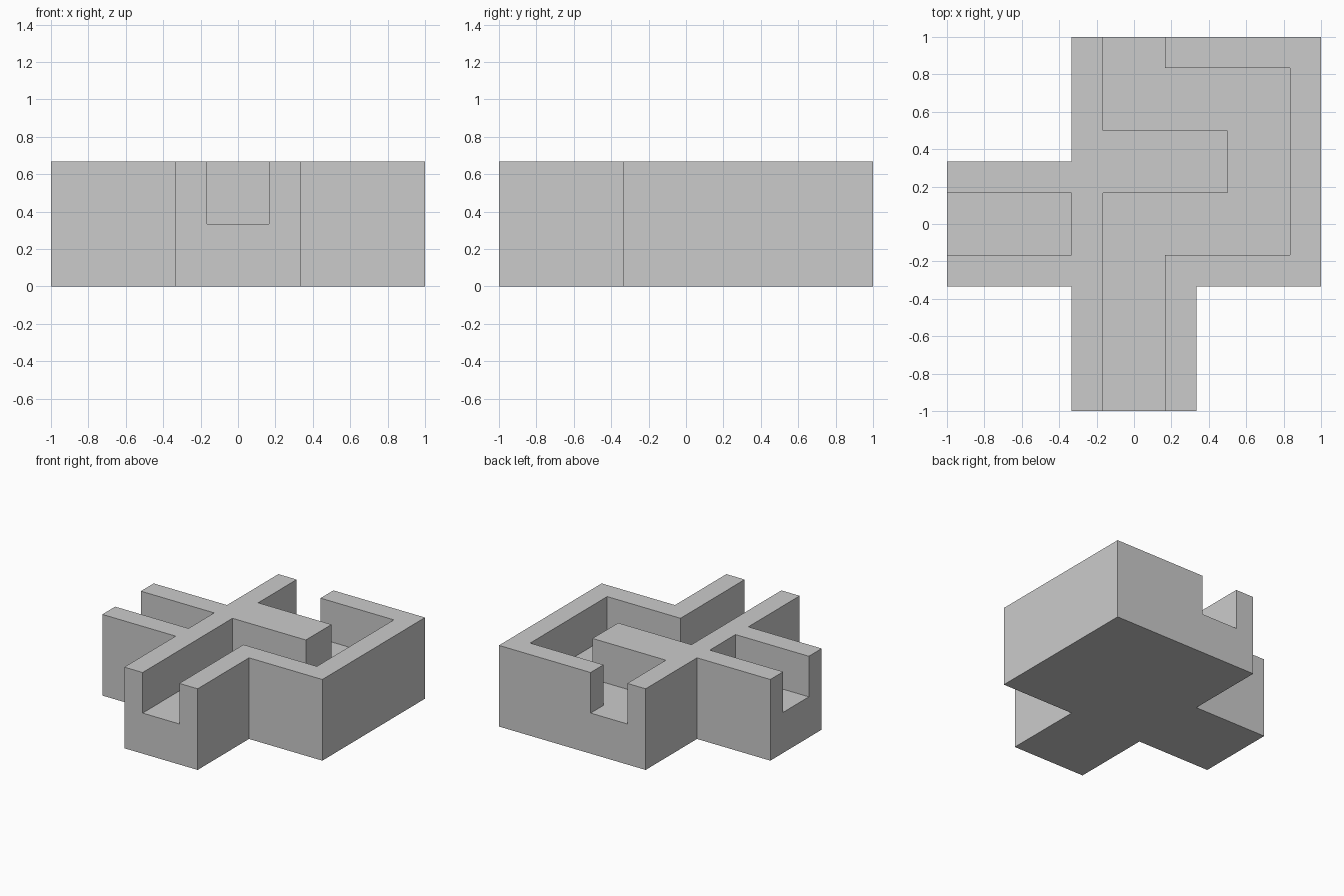
import bpy
import bmesh

if "Cube" in bpy.data.objects:
    bpy.data.objects.remove(bpy.data.objects["Cube"])

T = 1 / 3        # grid module: arm half-width and channel floor height
S = 1 / 6        # half-width of the channel
TOP = 2 * T
OVER = 0.1       # cutter overshoot past open ends


def prism(name, outline, z0, z1):
    """Extrude a flat outline from z0 to z1."""
    bm = bmesh.new()
    face = bm.faces.new([bm.verts.new((x, y, z0)) for x, y in outline])
    ext = bmesh.ops.extrude_face_region(bm, geom=[face])
    verts = [g for g in ext["geom"] if isinstance(g, bmesh.types.BMVert)]
    bmesh.ops.translate(bm, verts=verts, vec=(0, 0, z1 - z0))
    bmesh.ops.recalc_face_normals(bm, faces=bm.faces)
    mesh = bpy.data.meshes.new(name)
    bm.to_mesh(mesh)
    bm.free()
    obj = bpy.data.objects.new(name, mesh)
    bpy.context.collection.objects.link(obj)
    return obj


# Solid tile: square chamber with a left arm and a front arm
tile = prism("channel_tile", [
    (-T, -1), (T, -1), (T, -T), (1, -T), (1, 1), (-T, 1),
    (-T, T), (-1, T), (-1, -T), (-T, -T)], 0, TOP)

# Winding channel from the front opening round to the back opening
winding = prism("winding_channel_cutter", [
    (-S, -1 - OVER), (S, -1 - OVER), (S, -S), (5 * S, -S), (5 * S, 5 * S),
    (S, 5 * S), (S, 1 + OVER), (-S, 1 + OVER), (-S, 0.5), (0.5, 0.5),
    (0.5, S), (-S, S)], T, TOP + OVER)

# Dead-end channel in the left arm
dead_end = prism("dead_end_channel_cutter", [
    (-1 - OVER, -S), (-T, -S), (-T, S), (-1 - OVER, S)], T, TOP + OVER)

# Carve both channels
bpy.context.view_layer.objects.active = tile
for cutter in (winding, dead_end):
    cutter.hide_render = True
    mod = tile.modifiers.new(cutter.name, "BOOLEAN")
    mod.operation = "DIFFERENCE"
    mod.solver = "EXACT"
    mod.object = cutter
    bpy.ops.object.modifier_apply(modifier=mod.name)
    bpy.data.objects.remove(cutter, do_unlink=True)
